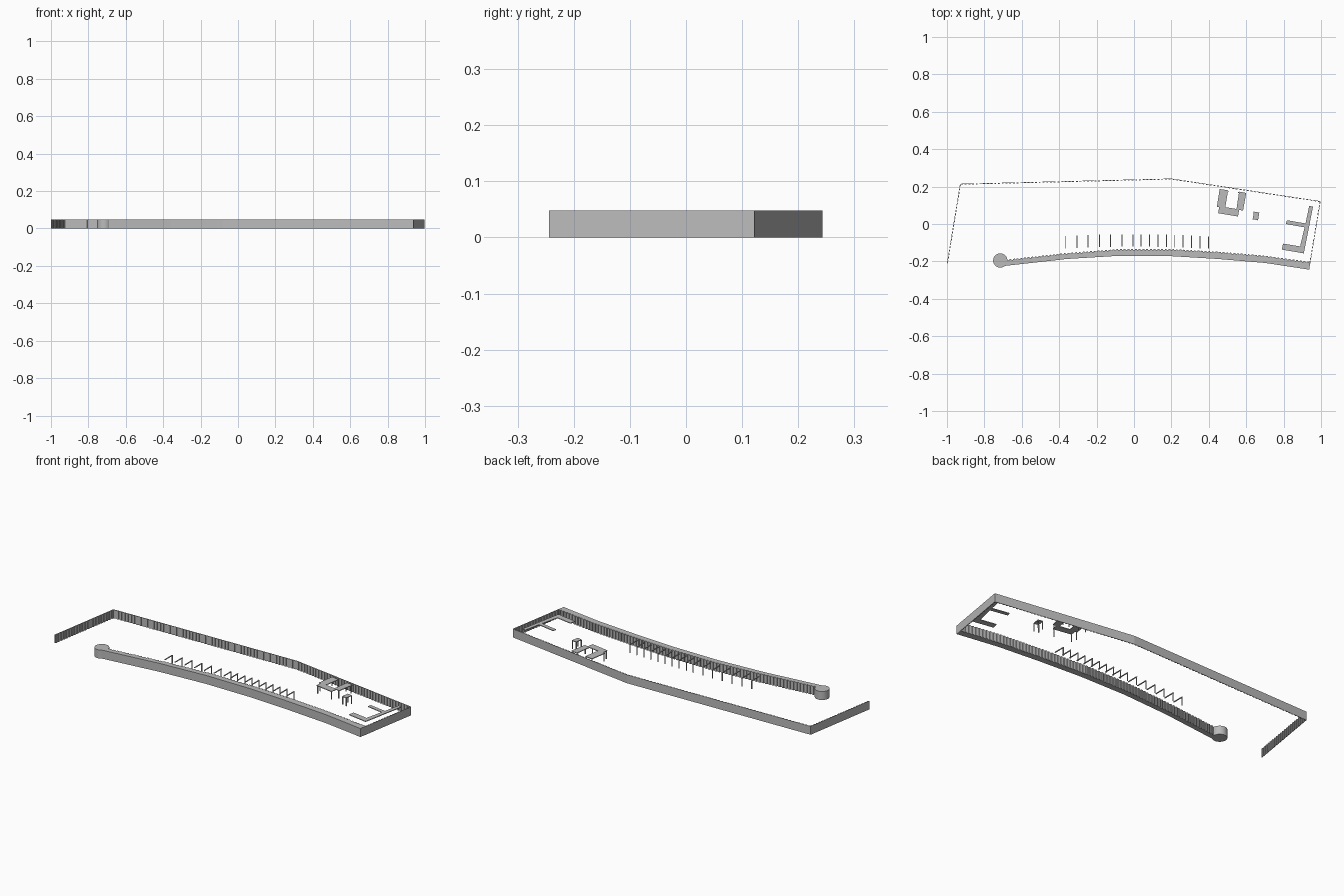
import bpy
from mathutils import Vector

H = 0.048          # common height
cube = bpy.data.objects.get("Cube")
if cube:
    bpy.data.objects.remove(cube, do_unlink=True)

grey = bpy.data.materials.new("concrete_grey")
grey.use_nodes = True
colour = (0.5, 0.5, 0.5, 1)
grey.diffuse_color = colour
grey.node_tree.nodes["Principled BSDF"].inputs["Base Color"].default_value = colour


class Part:
    """Collects extruded outlines into one mesh object."""

    def __init__(self, name):
        self.name, self.verts, self.faces = name, [], []

    def prism(self, outline, z0, z1):
        area = sum(a[0] * b[1] - b[0] * a[1]
                   for a, b in zip(outline, outline[1:] + outline[:1]))
        pts = outline if area > 0 else outline[::-1]
        n, s = len(pts), len(self.verts)
        self.verts += [(p[0], p[1], z) for z in (z0, z1) for p in pts]
        self.faces.append([s + i for i in reversed(range(n))])
        self.faces.append([s + n + i for i in range(n)])
        for i in range(n):
            j = (i + 1) % n
            self.faces.append([s + i, s + j, s + n + j, s + n + i])

    def box(self, x, y, w, d, z0, z1):
        self.prism([(x - w / 2, y - d / 2), (x + w / 2, y - d / 2),
                    (x + w / 2, y + d / 2), (x - w / 2, y + d / 2)], z0, z1)

    def strip(self, a, b, side, t0, t1):
        """Upright strip along a-b, between two offsets to one side."""
        a, b = Vector(a), Vector(b)
        d = (b - a).normalized()
        n = Vector((-d.y, d.x)) * side
        self.prism([tuple(p) for p in (a + n * t0, b + n * t0, b + n * t1, a + n * t1)], 0, H)

    def ribs(self, path, side, depth, pitch=0.02):
        for a, b in zip(path, path[1:]):
            a, b = Vector(a), Vector(b)
            count = max(1, round((b - a).length / pitch))
            for i in range(count):
                p = a.lerp(b, (i + 0.25) / count)
                q = a.lerp(b, (i + 0.75) / count)
                self.strip(p, q, side, 0, depth)

    def finish(self):
        mesh = bpy.data.meshes.new(self.name)
        mesh.from_pydata(self.verts, [], self.faces)
        mesh.materials.append(grey)
        obj = bpy.data.objects.new(self.name, mesh)
        bpy.context.collection.objects.link(obj)
        return obj


# Thin perimeter wall with ribs on its inner side
perimeter = [(-1, -0.21), (-0.93, 0.215), (0.2, 0.243), (0.998, 0.122), (0.942, -0.214)]
wall = Part("perimeter_wall")
for a, b in zip(perimeter, perimeter[1:]):
    wall.strip(a, b, -1, 0, 0.0015)
wall.finish()
ribs = Part("perimeter_ribs")
ribs.ribs(perimeter, -1, 0.005)
ribs.finish()

# Curved front wall
inner = [(-0.69, -0.196), (-0.36, -0.16), (-0.08, -0.139), (0.2, -0.139),
         (0.45, -0.153), (0.7, -0.174), (0.942, -0.208)]
outer = [(-0.69, -0.224), (-0.36, -0.187), (-0.08, -0.17), (0.2, -0.172),
         (0.45, -0.187), (0.7, -0.208), (0.937, -0.244)]
front = Part("front_wall")
for i in range(len(inner) - 1):
    front.prism([outer[i], outer[i + 1], inner[i + 1], inner[i]], 0, H)
front.finish()
front_ribs = Part("front_wall_ribs")
front_ribs.ribs(inner, 1, 0.005)
front_ribs.finish()

# Round head at the free end of the front wall
bpy.ops.mesh.primitive_cylinder_add(vertices=32, radius=0.038, depth=H,
                                    location=(-0.715, -0.195, H / 2))
head = bpy.context.object
head.name = "round_head"
head.data.materials.append(grey)
bpy.ops.object.shade_smooth_by_angle()

# Row of short jetties, each a beam on one post
jetties = Part("jetties")
row = [-0.365 + 0.06 * i for i in range(7)] + [0.038 + 0.045 * i for i in range(9)]
for x in row:
    back = -0.055 - 0.07 * x * x
    jetties.box(x, back - 0.033, 0.005, 0.066, H - 0.004, H)
    jetties.box(x, back - 0.002, 0.004, 0.004, 0, H - 0.004)
jetties.finish()


# Raised platforms, with legs at chosen outline corners
def platform(name, outline, legs):
    part = Part(name)
    part.prism(outline, H - 0.004, H)
    cx = sum(p[0] for p in outline) / len(outline)
    cy = sum(p[1] for p in outline) / len(outline)
    for i in legs:
        x, y = outline[i]
        part.box(x + (cx - x) * 0.08, y + (cy - y) * 0.08, 0.004, 0.004, 0, H - 0.004)
    part.finish()


platform("forked_platform",
         [(0.458, 0.187), (0.503, 0.18), (0.488, 0.09), (0.548, 0.08), (0.562, 0.173),
          (0.6, 0.166), (0.583, 0.072), (0.562, 0.075), (0.556, 0.04), (0.45, 0.058),
          (0.455, 0.09), (0.443, 0.092)], (0, 1, 4, 5, 6, 8, 9, 11))
platform("small_platform",
         [(0.641, 0.066), (0.67, 0.061), (0.663, 0.02), (0.635, 0.026)], range(4))
platform("side_platform",
         [(0.937, 0.097), (0.957, 0.092), (0.908, -0.157), (0.79, -0.137),
          (0.797, -0.105), (0.888, -0.12), (0.912, -0.018), (0.812, 0.0),
          (0.818, 0.02), (0.917, 0.003)], ())
